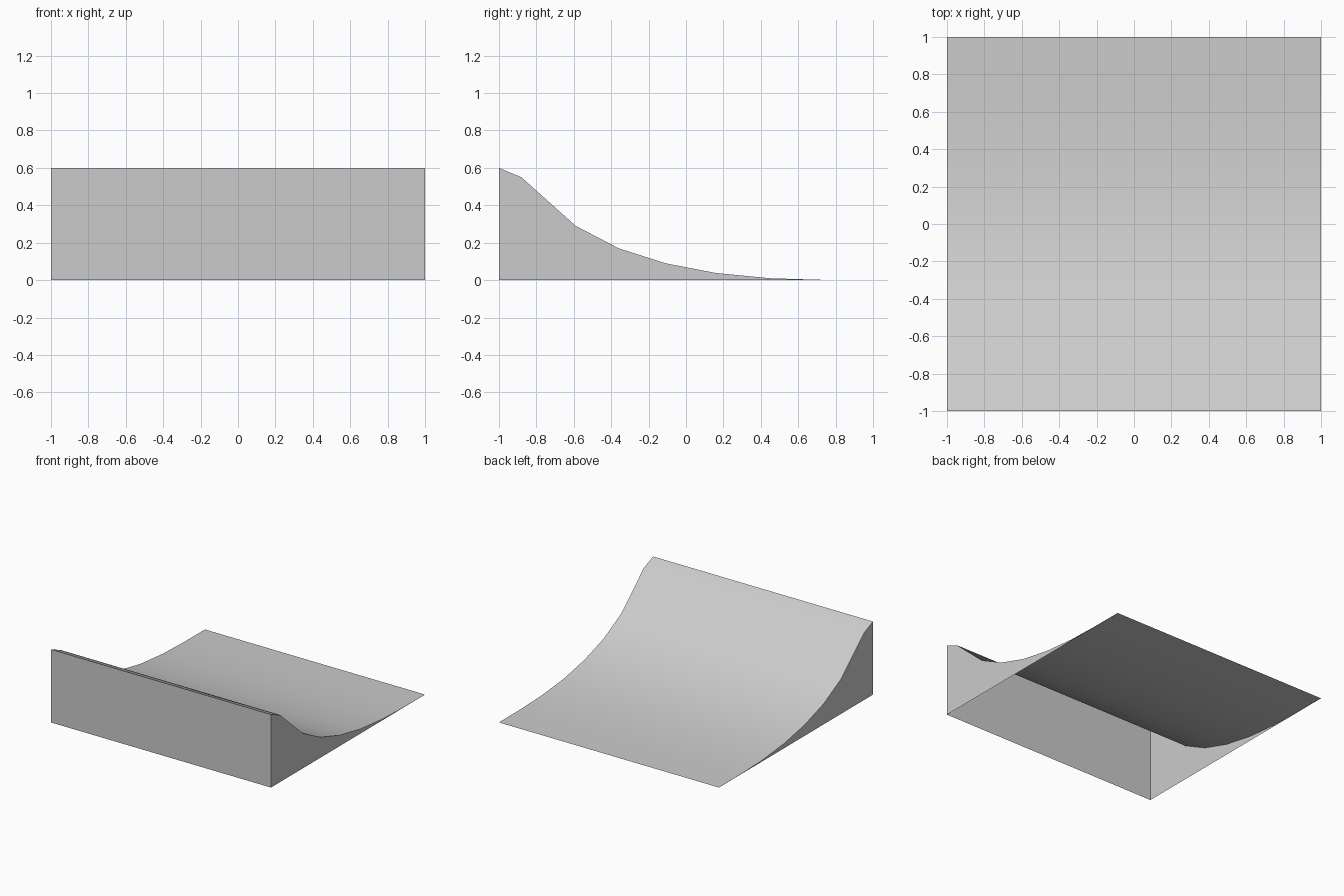
import bpy
import bmesh
from math import radians

cube = bpy.data.objects.get("Cube")
if cube:
    bpy.data.objects.remove(cube, do_unlink=True)

# Plain grey material
grey = bpy.data.materials.new("plain grey")
grey.use_nodes = True
colour = (0.6, 0.6, 0.6, 1.0)
grey.diffuse_color = colour
grey.node_tree.nodes["Principled BSDF"].inputs["Base Color"].default_value = colour

# Side profile (y, z) of the slope, from the front crest to the back edge
slope = [(-1, 0.6), (-0.88, 0.55), (-0.59, 0.29), (-0.36, 0.17), (-0.11, 0.09),
         (0.16, 0.038), (0.45, 0.01), (0.71, 0.002), (1, 0)]

bm = bmesh.new()
right, left = [[bm.verts.new((x, y, z)) for y, z in [(-1, 0)] + slope]
               for x in (-1, 1)]

# Front wall and curved slope, as one strip with an open underside
for i in range(len(slope)):
    bm.faces.new((right[i], left[i], left[i + 1], right[i + 1]))

# Flat side walls
bm.faces.new(right)
bm.faces.new(left[::-1])

mesh = bpy.data.meshes.new("curved_ramp")
bm.to_mesh(mesh)
bm.free()
mesh.materials.append(grey)
ramp = bpy.data.objects.new("curved_ramp", mesh)
bpy.context.collection.objects.link(ramp)

# Smooth slope, sharp rims
bpy.ops.object.select_all(action="DESELECT")
ramp.select_set(True)
bpy.context.view_layer.objects.active = ramp
bpy.ops.object.shade_smooth_by_angle(angle=radians(30))
